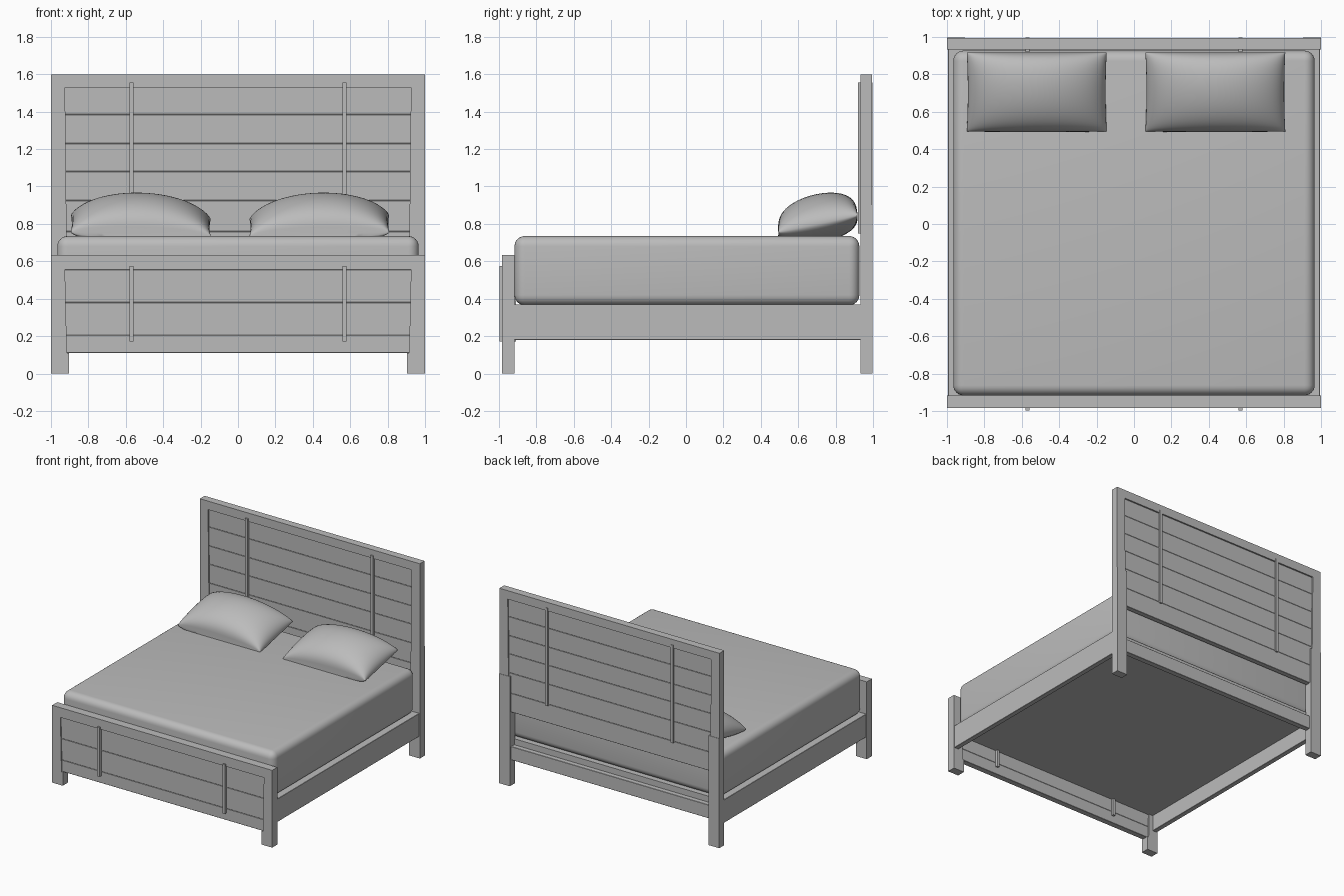
import bpy, bmesh, math
from mathutils import Vector

if "Cube" in bpy.data.objects:
    bpy.data.objects.remove(bpy.data.objects["Cube"], do_unlink=True)

grey = bpy.data.materials.new("plain grey")
grey.use_nodes = True
grey.diffuse_color = (0.5, 0.5, 0.5, 1)
grey.node_tree.nodes["Principled BSDF"].inputs["Base Color"].default_value = (0.5, 0.5, 0.5, 1)


def finish(bm, name, bevel=0.0, segments=1, smooth=False):
    """Turn a bmesh into a named, bevelled object."""
    bmesh.ops.recalc_face_normals(bm, faces=bm.faces)
    if bevel:
        bmesh.ops.bevel(bm, geom=bm.edges[:], offset=bevel, segments=segments,
                        profile=0.5, affect='EDGES')
    mesh = bpy.data.meshes.new(name)
    bm.to_mesh(mesh)
    bm.free()
    mesh.materials.append(grey)
    obj = bpy.data.objects.new(name, mesh)
    bpy.context.collection.objects.link(obj)
    if smooth:
        bpy.ops.object.select_all(action='DESELECT')
        obj.select_set(True)
        bpy.context.view_layer.objects.active = obj
        bpy.ops.object.shade_smooth_by_angle(angle=math.radians(40))


def box(name, x, y, z, **kw):
    """Box from (min, max) ranges on each axis."""
    bm = bmesh.new()
    bmesh.ops.create_cube(bm, size=1)
    for v in bm.verts:
        v.co = Vector([r[0] if c < 0 else r[1] for c, r in zip(v.co, (x, y, z))])
    finish(bm, name, **kw)


def prism(name, outline, y, **kw):
    """Extrude an x-z outline between two depths."""
    bm = bmesh.new()
    face = bm.faces.new([bm.verts.new((px, y[0], pz)) for px, pz in outline])
    new = bmesh.ops.extrude_face_region(bm, geom=[face])["geom"]
    bmesh.ops.translate(bm, vec=(0, y[1] - y[0], 0),
                        verts=[g for g in new if isinstance(g, bmesh.types.BMVert)])
    finish(bm, name, **kw)


def board(name, y, panel_y, strap_y, top, rail, seams, strap_z, leg_top):
    """Mitred frame, plank panel, vertical straps and square legs."""
    inner = 0.925
    low = top - rail
    prism(name + "_top_rail", [(-1, top), (1, top), (inner, low), (-inner, low)], y)
    for side, s in (("left", 1), ("right", -1)):
        prism(f"{name}_{side}_post",
              [(s, leg_top), (s, top), (s * inner, low), (s * 0.915, leg_top)], y)
        box(f"{name}_{side}_leg", sorted((s * 0.903, s)), y, (0, leg_top))
        box(f"{name}_{side}_strap", (s * 0.57 - 0.011, s * 0.57 + 0.011), strap_y, strap_z)
    for i, (hi, lo) in enumerate(zip(seams, seams[1:])):
        box(f"{name}_plank_{i + 1}", (-0.93, 0.93), panel_y, (lo, hi), bevel=0.002)


# Headboard and footboard
board("headboard", (0.932, 0.994), (0.942, 0.984), (0.92, 0.998), 1.6, 0.07,
      [1.53, 1.385, 1.23, 1.08, 0.925, 0.76, 0.605], (0.75, 1.555), 0.605)
board("footboard", (-0.985, -0.918), (-0.976, -0.928), (-0.998, -0.91), 0.635, 0.08,
      [0.555, 0.38, 0.205, 0.11], (0.17, 0.575), 0.11)

# Rear leg backing pieces that rise behind the headboard posts
for side, s in (("left", 1), ("right", -1)):
    box(f"headboard_{side}_backing", sorted((s * 0.903, s)), (0.966, 0.997), (0, 0.9))

# Bed frame rails and platform closing the gap under the mattress
box("head_rail", (-0.93, 0.93), (0.935, 0.98), (0.21, 0.32), bevel=0.002)
for side, s in (("left", 1), ("right", -1)):
    box(side + "_side_rail", sorted((s * 0.955, s * 0.995)), (-0.925, 0.935), (0.18, 0.37),
        bevel=0.002)
box("platform", (-0.96, 0.96), (-0.93, 0.94), (0.31, 0.369))

# Mattress
box("mattress", (-0.966, 0.966), (-0.917, 0.927), (0.365, 0.735),
    bevel=0.055, segments=6, smooth=True)


def pillow(name, centre_x, s):
    """Soft cushion leaning slightly up toward the headboard."""
    bm = bmesh.new()
    for layer in (0.168, -0.1):
        grid = bmesh.ops.create_grid(bm, x_segments=32, y_segments=32, size=1)
        for vert in grid["verts"]:
            u = math.sin(vert.co.x * math.pi / 2)
            v = math.sin(vert.co.y * math.pi / 2)
            puff = max(0, 1 - u * u) ** 0.5 * max(0, 1 - v * v) ** 0.32
            seam = 0.79 + 0.045 * v - 0.01 * u
            x = 0.374 * u * (1 - 0.015 * (1 - v * v))
            y = 0.706 + 0.212 * v - 0.012 * puff
            vert.co = (centre_x + s * x, y, max(0.73, seam + layer * puff))
    bmesh.ops.remove_doubles(bm, verts=bm.verts, dist=0.0005)
    finish(bm, name, smooth=True)


# Pillows
pillow("right_pillow", -0.52, 1)
pillow("left_pillow", 0.435, -1)
